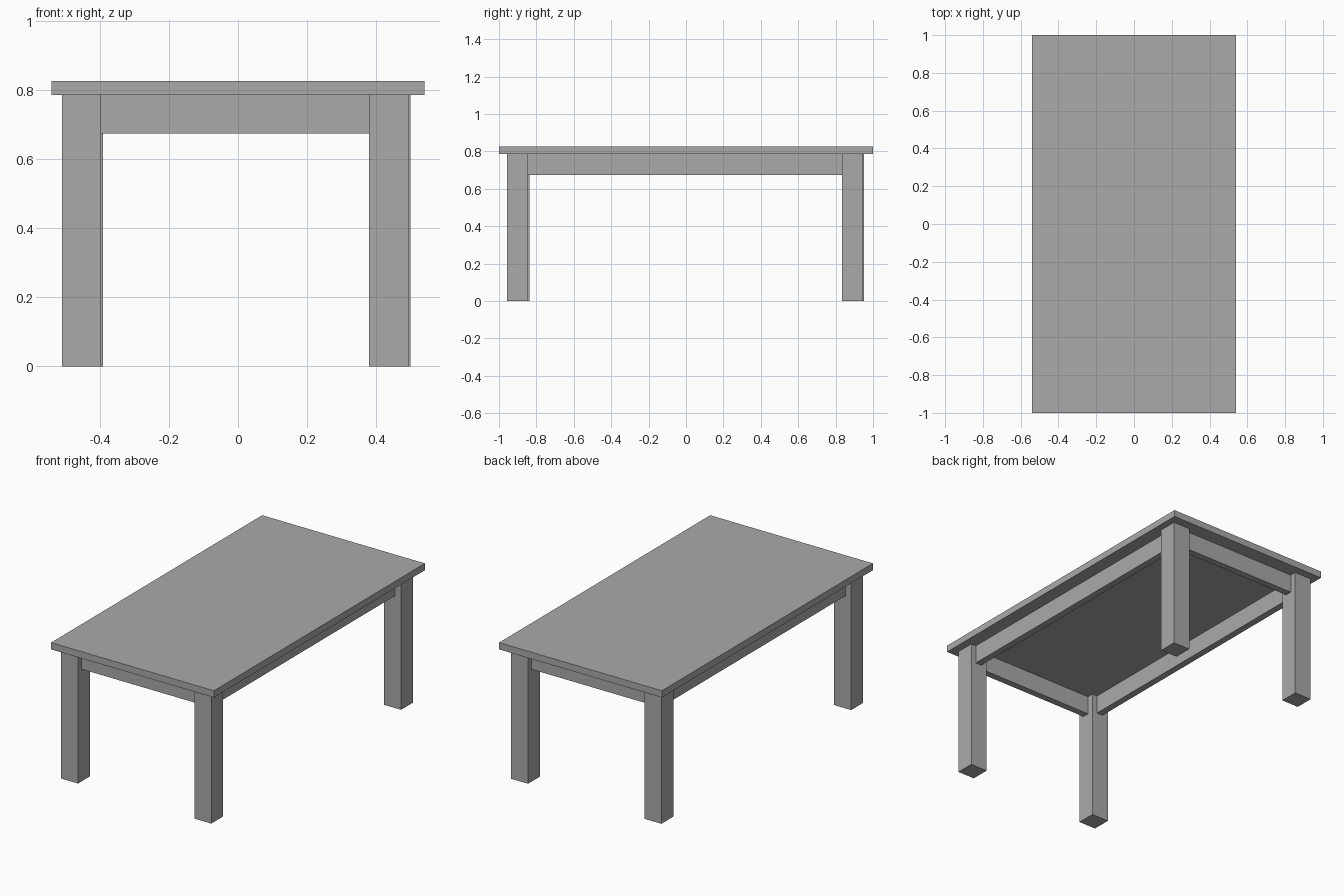
import bpy
from mathutils import Vector

cube = bpy.data.objects.get("Cube")
if cube:
    bpy.data.objects.remove(cube)

grey = bpy.data.materials.new("plain_grey")
grey.use_nodes = True
colour = (0.4, 0.4, 0.4, 1)
grey.diffuse_color = colour
grey.node_tree.nodes["Principled BSDF"].inputs["Base Color"].default_value = colour

TOP_Z, UNDER_Z, APRON_Z = 0.826, 0.785, 0.674
LEG, BOARD = 0.113, 0.041


def box(name, low, high):
    """Flat-sided box between two opposite corners."""
    low, high = Vector(low), Vector(high)
    bpy.ops.mesh.primitive_cube_add(size=1, location=(low + high) / 2)
    obj = bpy.context.object
    obj.name = name
    obj.scale = high - low
    bpy.ops.object.transform_apply(location=False, rotation=False, scale=True)
    obj.data.materials.append(grey)
    return obj


# Table top
box("table_top", (-0.54, -1, UNDER_Z), (0.54, 1, TOP_Z))

# Square legs, placed by their centres
legs = {
    "front_left": (0.436, -0.9),
    "front_right": (-0.453, -0.894),
    "back_left": (0.442, 0.89),
    "back_right": (-0.447, 0.896),
}
h = LEG / 2
for name, (x, y) in legs.items():
    box(name + "_leg", (x - h, y - h, 0), (x + h, y + h, UNDER_Z))

# Apron boards, running between the inner faces of neighbouring legs
t = BOARD / 2
for side in ("front", "back"):
    (xl, yl), (xr, yr) = legs[side + "_left"], legs[side + "_right"]
    y = (yl + yr) / 2
    box(side + "_apron", (xr + h, y - t, APRON_Z), (xl - h, y + t, UNDER_Z))
for side in ("left", "right"):
    (xf, yf), (xb, yb) = legs["front_" + side], legs["back_" + side]
    x = (xf + xb) / 2
    box(side + "_apron", (x - t, yf + h, APRON_Z), (x + t, yb - h, UNDER_Z))
